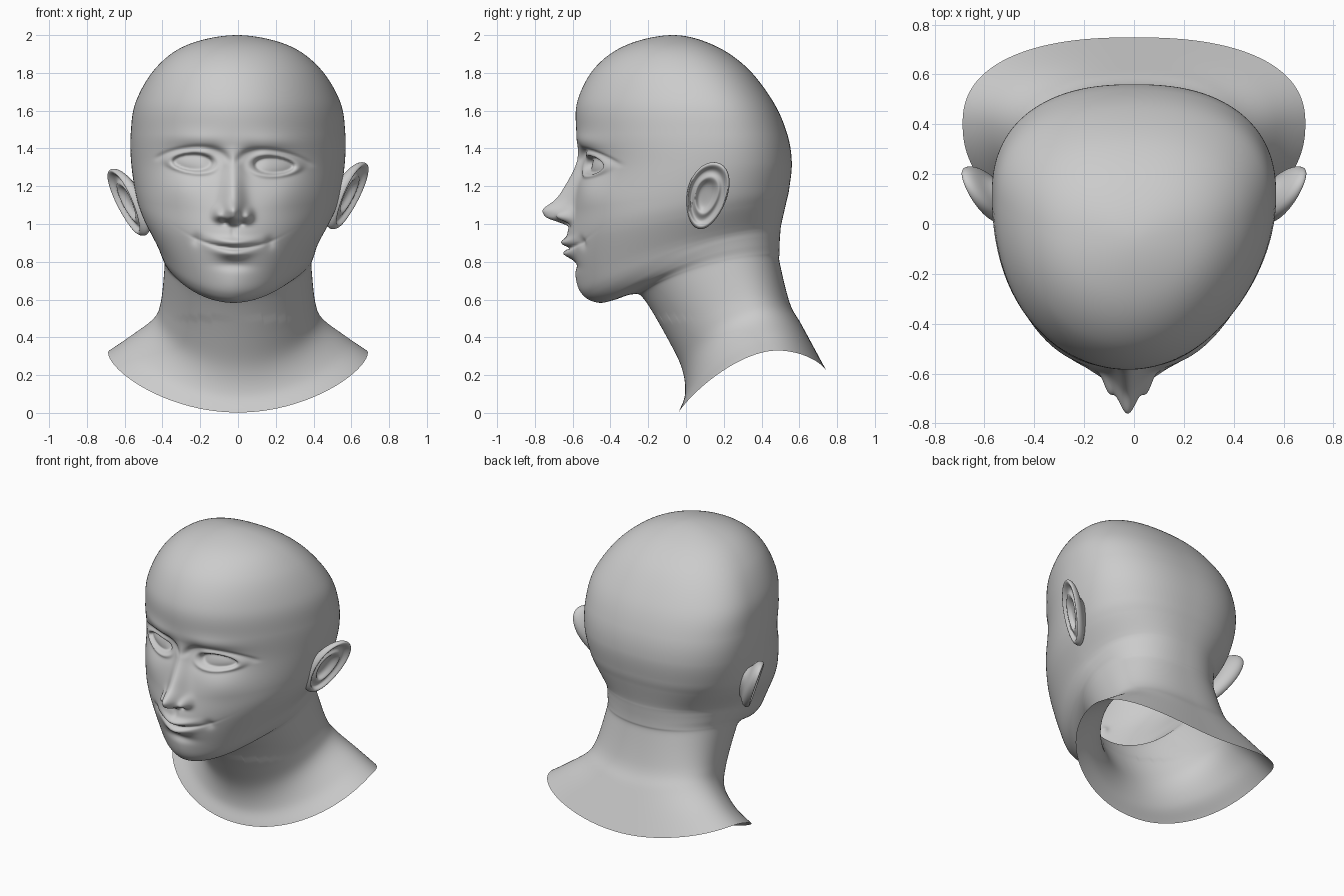
import bpy, bmesh, math
from math import sin, cos, pi, exp

if "Cube" in bpy.data.objects:
    bpy.data.objects.remove(bpy.data.objects["Cube"])

# Section rings from shoulder cut to crown:
# front y, front z, back y, back z, half width, y of widest point, front roundness, side lift
RINGS = [
    (-.04, .00, .75, .21, .69, .40, 2.2, .20),
    (-.005, .10, .68, .34, .57, .38, 2.1, .16),
    (-.02, .23, .61, .47, .45, .33, 2.1, .12),
    (-.09, .38, .55, .58, .41, .28, 2.1, .08),
    (-.22, .60, .497, .79, .39, .17, 2.1, .05),
    (-.28, .628, .495, .84, .39, .13, 2.0, .06),
    (-.38, .598, .495, .88, .40, .10, 1.9, .08),
    (-.46, .583, .497, .92, .41, .07, 1.8, .09),
    (-.535, .615, .50, .96, .42, .05, 1.8, .08),
    (-.575, .70, .505, 1.0, .44, .05, 1.85, .06),
    (-.605, .92, .53, 1.11, .505, .06, 2.0, .02),
    (-.60, 1.08, .547, 1.19, .54, .08, 2.0, .01),
    (-.565, 1.30, .56, 1.33, .565, .11, 2.0, 0),
    (-.58, 1.48, .535, 1.48, .568, .11, 2.0, 0),
    (-.575, 1.65, .46, 1.65, .54, .08, 2.0, 0),
    (-.48, 1.83, .32, 1.83, .43, .0, 2.0, 0),
    (-.31, 1.95, .14, 1.95, .26, -.06, 2.0, 0),
    (-.07, 2.0, -.07, 2.0, 0, -.07, 2.0, 0),
]
AROUND = 300
BACK_ROUNDNESS = 2.4

# Soft face forms: x, z, x spread, z spread, forward amount
FORMS = [
    (.20, 1.33, .13, .08, -.035),    # eye socket
    (.10, 1.34, .05, .06, -.025),    # inner corner
    (.20, 1.44, .14, .045, .012),    # brow
    (.28, 1.17, .13, .09, .015),     # cheekbone
    (0, .90, .14, .10, .03),         # muzzle
    (0, .785, .09, .03, -.02),       # hollow under lip
    (0, .68, .09, .06, .006),        # chin
    (.195, .91, .025, .03, -.014),   # mouth corner
    (0, .96, .016, .03, -.008),      # philtrum
]
LIPS = [
    (0, .903, .10, .020, .030),
    (0, .842, .085, .022, .032),
    (0, .872, .15, .008, -.024),
]


def smoothstep(a, b, v):
    t = min(1, max(0, (v - a) / (b - a)))
    return t * t * (3 - 2 * t)


def bump(a, z, form):
    x0, z0, sx, sz, amount = form
    return amount * exp(-((a - x0) / sx) ** 2 - ((z - z0) / sz) ** 2)


def catmull(p, q, r, s, t):
    return [.5 * (2 * b + (c - a) * t + (2 * a - 5 * b + 4 * c - d) * t * t
                  + (3 * b - a - 3 * c + d) * t ** 3) for a, b, c, d in zip(p, q, r, s)]


def nose(a, z):
    t = min(1, max(0, (1.42 - z) / .35))
    h = .12 * t ** 1.4 * exp(-(a / (.042 + .018 * t)) ** 2)
    h += bump(a, z, (0, 1.075, .05, .04, .04))
    h += bump(a, z, (.078, 1.045, .026, .035, .055))
    return h * smoothstep(.98, 1.04, z) + bump(a, z, (.042, 1.005, .018, .012, -.03))


def eye(a, z):
    dx, dz = (a - .215) / .108, z - 1.318
    e = math.hypot(dx, dz / (.046 * (1 - .15 * dx)))
    if e > 3:
        return 0
    lid = .016 * exp(-((e - 1.2) / .22) ** 2)
    crease = -.010 * exp(-((e - 1.75) / .2) ** 2) * smoothstep(-.01, .03, dz)
    ball = (-.022 + .024 * (1 - min(1, e * e))) * (1 - smoothstep(.88, 1.04, e))
    return lid + crease + ball


def face_relief(x, y, z):
    weight = 1 - smoothstep(-.32, -.12, y)
    if weight == 0 or not .55 < z < 1.7:
        return 0
    z += .04 * x                      # slight head tilt
    a = abs(x)
    d = sum(bump(a, z, f) for f in FORMS)
    d += sum(bump(a, z - 1.1 * a * a, f) for f in LIPS)
    return weight * (d + nose(a, z) + eye(a, z))


def make_object(name, verts, faces):
    mesh = bpy.data.meshes.new(name)
    mesh.from_pydata(verts, [], faces)
    bm = bmesh.new()
    bm.from_mesh(mesh)
    if name != "head_and_neck":
        bmesh.ops.recalc_face_normals(bm, faces=bm.faces)
    for f in bm.faces:
        f.smooth = True
    bm.to_mesh(mesh)
    bm.free()
    obj = bpy.data.objects.new(name, mesh)
    bpy.context.collection.objects.link(obj)
    return obj


# Head and neck: one open lofted skin with the face pushed out of it
def section(ring):
    yf, zf, yb, zb, w, ym, nf, lift = ring
    pts = []
    for j in range(AROUND):
        u = 2 * pi * j / AROUND
        th = u - .5 * sin(u)          # denser at the face
        c, s = cos(th), sin(th)
        n = nf if c > 0 else BACK_ROUNDNESS
        r = (abs(c) ** n + abs(s) ** n) ** (-1 / n)
        y = ym - (ym - yf if c > 0 else yb - ym) * r * c
        x = w * r * s
        z = zf + (zb - zf) * (y - yf) / (yb - yf) + lift * s * s
        d = face_relief(x, y, z)
        shift = .025 * smoothstep(.1, -.5, y) if z > .5 else 0
        pts.append((x - shift, y - d, z))
    return pts


def smoothstep_down(a, b, v):
    return 1 - smoothstep(b, a, v)


def build_head():
    first = [2 * a - b for a, b in zip(RINGS[0], RINGS[1])]
    yf, zf, yb, zb, w, ym, nf, lift = RINGS[-2]
    beyond = (yb, zb, yf, zf, -w, -.08, nf, lift)   # mirrored past the crown for a round top
    path = [first] + RINGS + [beyond]
    verts, count = [], 0
    for i in range(1, len(path) - 2):
        p, q = path[i], path[i + 1]
        dist = max(math.hypot(p[0] - q[0], p[1] - q[1]), math.hypot(p[2] - q[2], p[3] - q[3]))
        steps = max(4, round(dist / (.0075 if .57 < p[1] < 1.45 else .02)))
        for k in range(steps):
            verts += section(catmull(path[i - 1], p, q, path[i + 2], k / steps))
            count += 1
    faces = []
    for i in range(count - 1):
        for j in range(AROUND):
            k = (j + 1) % AROUND
            faces.append((i * AROUND + j, i * AROUND + k, (i + 1) * AROUND + k, (i + 1) * AROUND + j))
    top = len(verts)
    verts.append((0, -.07, 2.0))
    last = (count - 1) * AROUND
    faces += [(last + j, last + (j + 1) % AROUND, top) for j in range(AROUND)]
    head = make_object("head_and_neck", verts, faces)
    mod = head.modifiers.new("soften", 'SMOOTH')
    mod.factor, mod.iterations = .5, 2


# Ears: radial shells running from the hidden root, over the rim, into the bowl
EAR_PROFILE = [(.45, -.14), (.6, -.07), (.85, -.05), (.98, -.03), (1.0, -.005), (.94, .014),
               (.86, .010), (.77, -.016), (.65, -.013), (.54, .006), (.44, -.012),
               (.34, -.03), (.15, -.035)]


def build_ear(name, side, dz):
    n, verts, faces = 36, [], []
    for rho, off in EAR_PROFILE:
        for j in range(n):
            th = 2 * pi * j / n
            c, s = cos(th), sin(th)
            y = .112 + rho * (.11 * c * (1 + .15 * s) + .035 * s) - .012 * (1 - rho)
            z = 1.15 + .18 * rho * s
            x = .55 + .45 * (y - .02) + .35 * (z - 1.15) + off
            verts.append((side * x, y, z + dz))
    for i in range(len(EAR_PROFILE) - 1):
        for j in range(n):
            k = (j + 1) % n
            faces.append((i * n + j, i * n + k, (i + 1) * n + k, (i + 1) * n + j))
    faces.append(tuple(range((len(EAR_PROFILE) - 1) * n, len(EAR_PROFILE) * n)))
    ear = make_object(name, verts, faces)
    ear.modifiers.new("subdivide", 'SUBSURF').levels = 2
    ear.modifiers["subdivide"].render_levels = 2


# smoothstep with reversed limits is used for the face shift, so allow it directly
build_head()
build_ear("right_ear", 1, .0)
build_ear("left_ear", -1, -.035)
